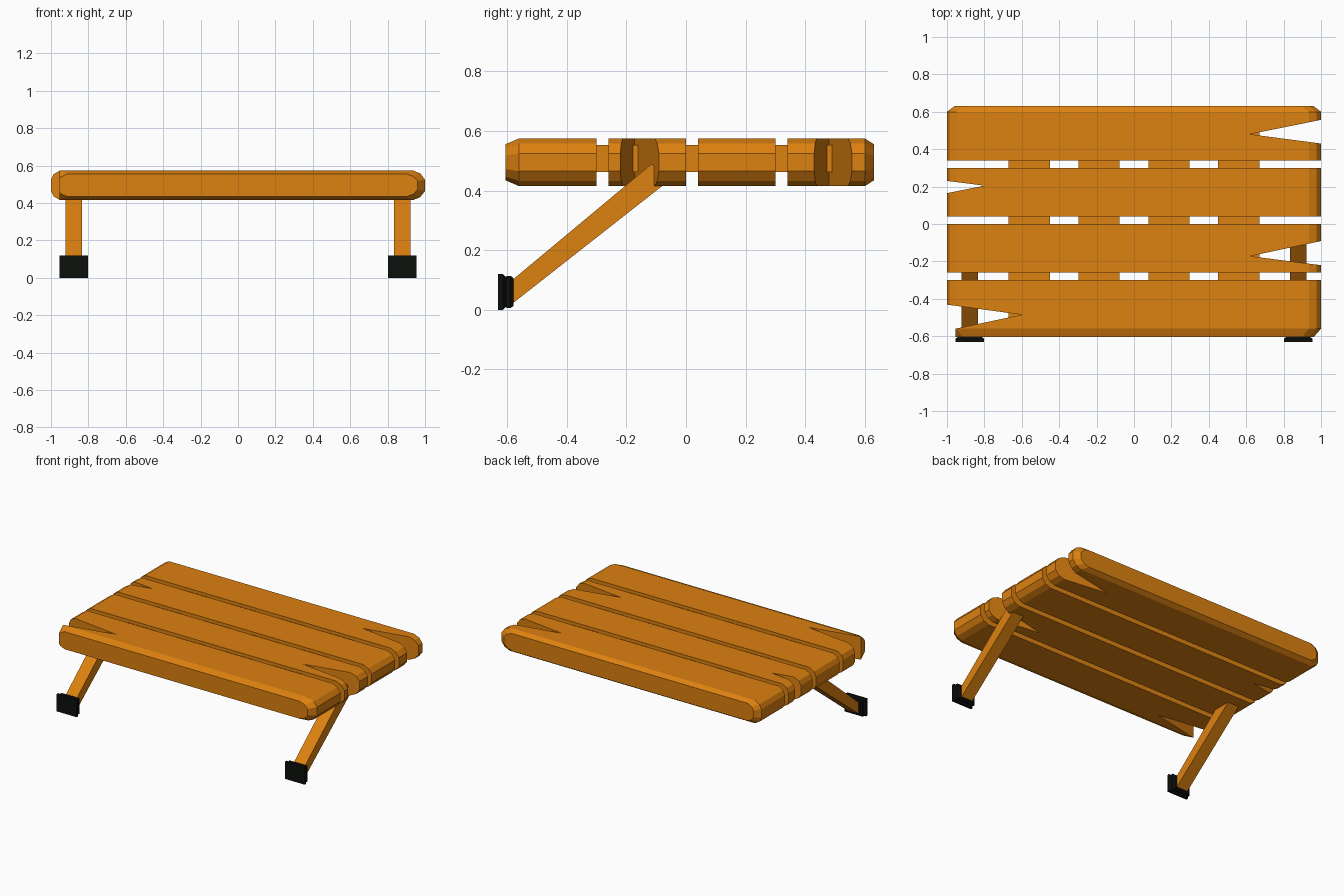
import bpy, bmesh
from mathutils import Vector

if "Cube" in bpy.data.objects:
    bpy.data.objects.remove(bpy.data.objects["Cube"])


def material(name, color):
    m = bpy.data.materials.new(name)
    m.diffuse_color = (*color, 1)
    m.use_nodes = True
    m.node_tree.nodes["Principled BSDF"].inputs["Base Color"].default_value = m.diffuse_color
    return m


WOOD = material("orange_wood", (0.72, 0.22, 0.005))
RUBBER = material("black_rubber", (0.004, 0.005, 0.004))


def loft(name, rings, mat):
    """Closed solid through a list of equal-length rings of points."""
    bm = bmesh.new()
    rows = [[bm.verts.new(p) for p in ring] for ring in rings]
    n = len(rows[0])
    for a, b in zip(rows, rows[1:]):
        for i in range(n):
            bm.faces.new((a[i], a[(i + 1) % n], b[(i + 1) % n], b[i]))
    bm.faces.new(rows[0])
    bm.faces.new(rows[-1])
    bmesh.ops.recalc_face_normals(bm, faces=bm.faces)
    me = bpy.data.meshes.new(name)
    bm.to_mesh(me)
    bm.free()
    ob = bpy.data.objects.new(name, me)
    bpy.context.collection.objects.link(ob)
    me.materials.append(mat)
    return ob


def box(name, x, y, z, mat):
    return loft(name, [[(a, y[0], z[0]), (a, y[1], z[0]), (a, y[1], z[1]), (a, y[0], z[1])]
                       for a in x], mat)


# Plank side outline (x, z) with rounded ends
OUTLINE = [(0.935, 0.575), (0.975, 0.558), (1, 0.525), (1, 0.465), (0.975, 0.432), (0.935, 0.415),
           (-0.95, 0.415), (-0.985, 0.435), (-1, 0.465), (-1, 0.525), (-0.985, 0.555), (-0.95, 0.575)]


def ring(y, inset=False):
    sx, sz = (0.96, 0.76) if inset else (1, 1)
    return [(x * sx, y, 0.495 + (z - 0.495) * sz) for x, z in OUTLINE]


def plank(name, sections, notch):
    ob = loft(name, [ring(*s) for s in sections], WOOD)
    # split cut into the end of the board
    cutter = loft("split_cutter", [[(x, y, z) for x, y in notch] for z in (0.3, 0.7)], WOOD)
    cutter.hide_render = True
    mod = ob.modifiers.new("split", 'BOOLEAN')
    mod.operation, mod.solver, mod.object = 'DIFFERENCE', 'EXACT', cutter
    bpy.context.view_layer.objects.active = ob
    bpy.ops.object.modifier_apply(modifier=mod.name)
    bpy.data.objects.remove(cutter)


# Four split planks, outer ones chamfered on their outer edge
plank("plank_front", [(-0.605, True), (-0.56,), (-0.30,)],
      [(-1.1, -0.4175), (-0.6, -0.485), (-0.955, -0.56), (-0.955, -0.7), (-1.1, -0.7)])
plank("plank_mid_front", [(-0.26,), (0.0,)], [(1.1, -0.07), (0.62, -0.172), (1.1, -0.233)])
plank("plank_mid_back", [(0.04,), (0.30,)], [(-1.1, 0.243), (-0.8, 0.205), (-1.1, 0.145)])
plank("plank_back", [(0.34,), (0.60,), (0.63, True)], [(1.1, 0.577), (0.62, 0.48), (1.1, 0.417)])

# Cross slats joining the planks
for i, x in enumerate((-0.56, -0.187, 0.187, 0.56)):
    box(f"cross_slat_{i}", (x - 0.11, x + 0.11), (-0.5, 0.5), (0.462, 0.553), WOOD)

# Slanted struts and wall pads
for side, s in (("left", -1), ("right", 1)):
    c = 0.878 * s
    strut = [(-0.59, 0.015), (-0.59, 0.094), (-0.115, 0.49), (-0.06, 0.431)]
    loft(f"strut_{side}", [[(c + d, y, z) for y, z in strut] for d in (-0.043, 0.043)], WOOD)
    pad = [(-0.63, 1), (-0.614, 1), (-0.605, 0.85), (-0.60, 0.9), (-0.588, 0.9), (-0.578, 0.76)]
    loft(f"pad_{side}", [[(c + 0.077 * k * a, y, 0.06 + 0.06 * k * b)
                          for a, b in ((-1, -1), (1, -1), (1, 1), (-1, 1))] for y, k in pad], RUBBER)
